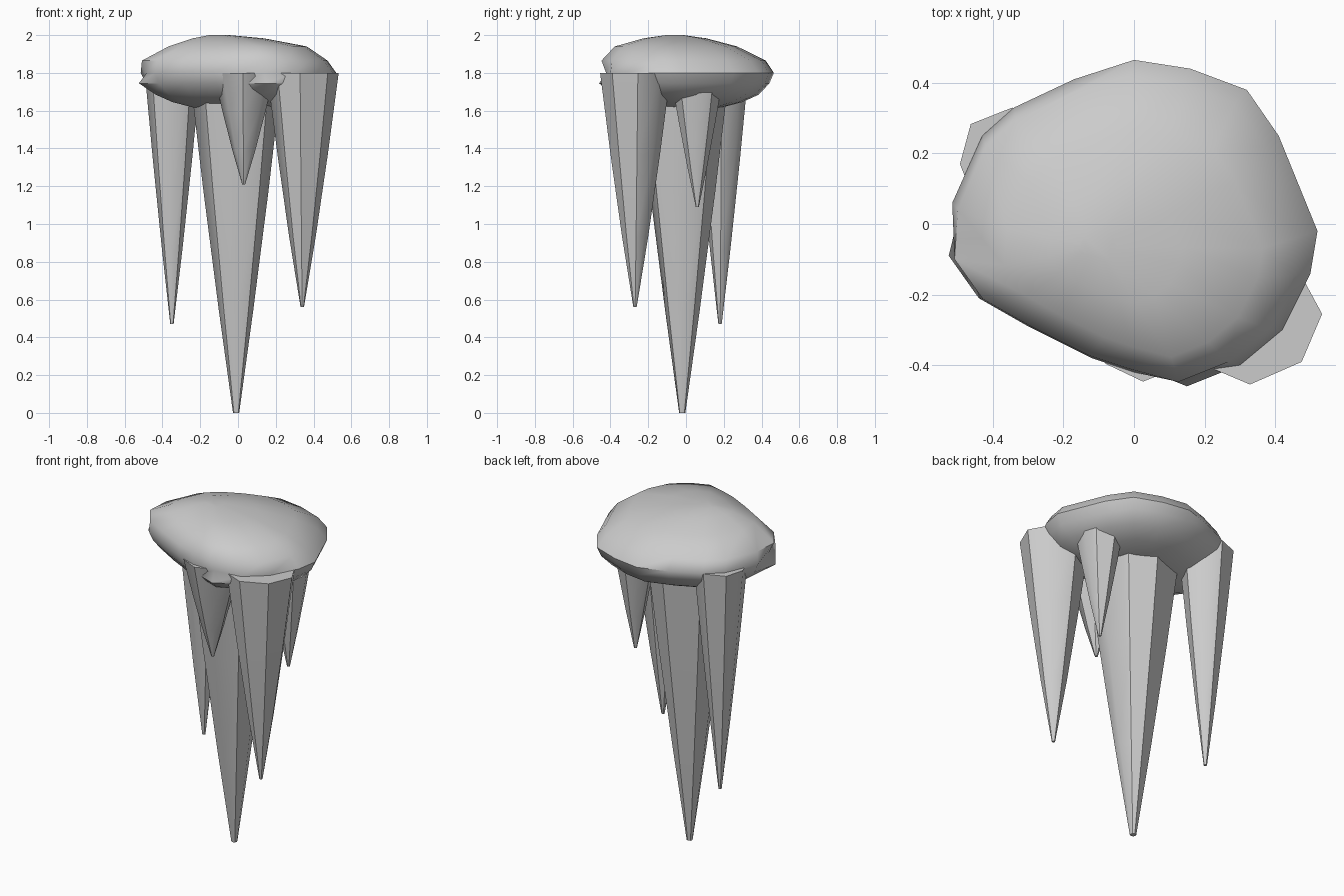
import bpy, bmesh, math, random

if "Cube" in bpy.data.objects:
    bpy.data.objects.remove(bpy.data.objects["Cube"])

random.seed(4)


def loft(name, rings, angle):
    # Skin a stack of equal-length rings and close both ends
    bm = bmesh.new()
    loops = [[bm.verts.new(p) for p in r] for r in rings]
    n = len(loops[0])
    for a, b in zip(loops, loops[1:]):
        for i in range(n):
            j = (i + 1) % n
            bm.faces.new((a[i], a[j], b[j], b[i]))
    bm.faces.new(loops[0][::-1])
    bm.faces.new(loops[-1])
    bmesh.ops.recalc_face_normals(bm, faces=bm.faces)
    me = bpy.data.meshes.new(name)
    bm.to_mesh(me)
    bm.free()
    ob = bpy.data.objects.new(name, me)
    bpy.context.collection.objects.link(ob)
    bpy.ops.object.select_all(action='DESELECT')
    ob.select_set(True)
    bpy.context.view_layer.objects.active = ob
    bpy.ops.object.shade_smooth_by_angle(angle=math.radians(angle))
    return ob


# Rock cap: irregular outline stacked as a flattened boulder
outline = [(0, .465), (-.17, .41), (-.34, .33), (-.43, .25), (-.515, .06),
           (-.525, -.09), (-.44, -.21), (-.30, -.29), (-.12, -.38), (0, -.42),
           (.15, -.46), (.30, -.40), (.42, -.30), (.50, -.14), (.52, -.02),
           (.41, .25), (.32, .38), (.16, .44)]
notched = {5, 10}   # outline points pinched at the rim
levels = [  # z, scale, shift x, shift y
    (1.61, .22, -.03, 0), (1.618, .42, -.02, 0), (1.645, .64, -.01, 0),
    (1.685, .83, 0, 0), (1.745, .95, 0, 0), (1.80, 1, 0, 0),
    (1.865, .94, -.015, -.015), (1.94, .70, 0, -.055),
    (1.983, .36, -.05, -.06), (2.0, .10, -.10, -.06)]
rings = []
for z, s, dx, dy in levels:
    ring = []
    for i, (x, y) in enumerate(outline):
        k = s
        if i in notched and z == 1.80:
            k = .92
        if i in notched and z == 1.745:
            k = 1.0
        ring.append((x * k + dx, y * k + dy, z))
    rings.append(ring)
loft("rock_cap", rings, 50)

# Hanging spikes: eight-sided tapers with flat tops hidden in the cap
spikes = [  # name, x, y, tip z, top radius, tip radius
    ("spike_main", -.01, -.02, 0, .255, .017),
    ("spike_back_left", -.35, .18, .47, .15, .009),
    ("spike_front_right", .34, -.27, .56, .19, .009),
    ("spike_front_small", .03, -.28, 1.21, .165, .008),
    ("spike_right_small", .29, .06, 1.09, .14, .008)]
for name, cx, cy, tip, r, r_tip in spikes:
    corners = [(math.tau * i / 8 + random.uniform(-.09, .09),
                random.uniform(.95, 1.03)) for i in range(8)]
    rings = []
    for t, rad in ((0, r_tip), (.3, r * .37), (.65, r * .70), (1, r)):
        rings.append([(cx + rad * k * math.cos(a), cy + rad * k * math.sin(a),
                       tip + (1.8 - tip) * t) for a, k in corners])
    loft(name, rings, 42)
